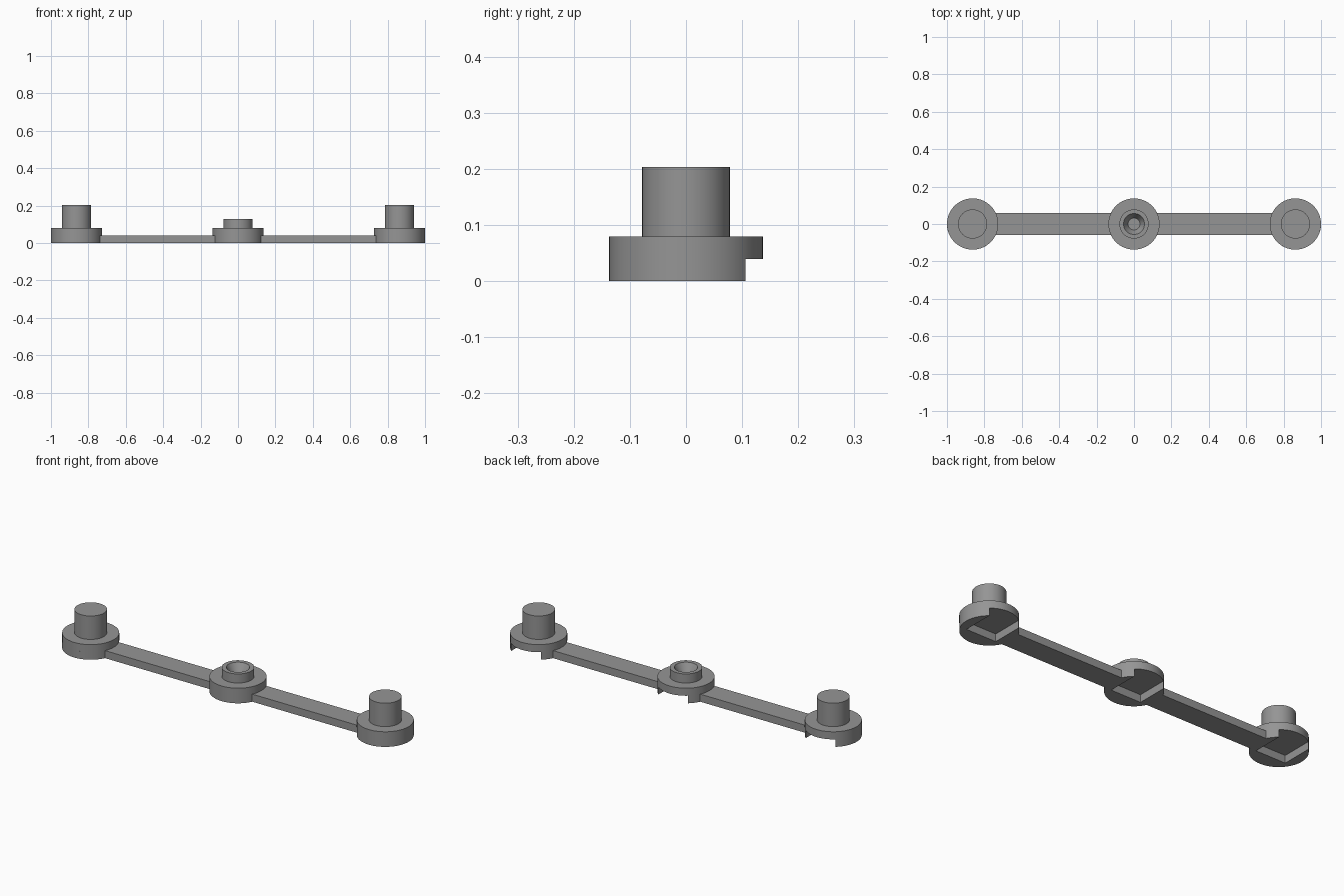
import bpy, bmesh, math

if "Cube" in bpy.data.objects:
    bpy.data.objects.remove(bpy.data.objects["Cube"])

R, PEG_R = 0.137, 0.078          # hub and peg radius
STEP, HUB_TOP = 0.04, 0.08       # bar height and hub height
SLOT, BAR_Y = 0.087, 0.058       # half width of the slot, half width of the bar
SEG = 64

grey = bpy.data.materials.new("grey plastic")
grey.diffuse_color = (0.30, 0.30, 0.30, 1)
grey.use_nodes = True
grey.node_tree.nodes["Principled BSDF"].inputs["Base Color"].default_value = grey.diffuse_color


def finish(bm, name, x):
    bmesh.ops.remove_doubles(bm, verts=bm.verts, dist=1e-5)
    bmesh.ops.recalc_face_normals(bm, faces=bm.faces)
    mesh = bpy.data.meshes.new(name)
    bm.to_mesh(mesh)
    bm.free()
    mesh.materials.append(grey)
    obj = bpy.data.objects.new(name, mesh)
    obj.location.x = x
    bpy.context.collection.objects.link(obj)
    bpy.ops.object.select_all(action='DESELECT')
    obj.select_set(True)
    bpy.context.view_layer.objects.active = obj
    bpy.ops.object.shade_smooth_by_angle(angle=math.radians(30))


def extrude(name, outline, z0, z1, x=0):
    bm = bmesh.new()
    low = [bm.verts.new((px, py, z0)) for px, py in outline]
    high = [bm.verts.new((px, py, z1)) for px, py in outline]
    bm.faces.new(low[::-1])
    bm.faces.new(high)
    for i in range(len(low)):
        j = (i + 1) % len(low)
        bm.faces.new((low[i], low[j], high[j], high[i]))
    finish(bm, name, x)


def lathe(name, profile, x):
    bm = bmesh.new()
    verts = [bm.verts.new((r, 0, z)) for r, z in profile]
    edges = [bm.edges.new(pair) for pair in zip(verts, verts[1:])]
    bmesh.ops.spin(bm, geom=verts + edges, cent=(0, 0, 0), axis=(0, 0, 1),
                   angle=math.tau, steps=SEG)
    finish(bm, name, x)


# Lower half of a hub: a disc with a square slot open to the back
a = math.acos(SLOT / R)
sweep = math.pi + 2 * a
arc = [(R * math.cos(math.pi - a + sweep * i / 48),
        R * math.sin(math.pi - a + sweep * i / 48)) for i in range(49)]
slotted = arc + [(SLOT, -BAR_Y), (-SLOT, -BAR_Y)]

# Upper half of a hub, with a peg or a dished collar
flange = [(0, STEP), (R, STEP), (R, HUB_TOP), (PEG_R, HUB_TOP)]
peg = flange + [(PEG_R, 0.204), (0, 0.204)]
collar = flange + [(PEG_R, 0.128), (0.056, 0.128), (0.032, 0.085), (0, 0.085)]

END = 1 - R
for side, x, profile in (("left", -END, peg), ("centre", 0, collar), ("right", END, peg)):
    extrude(side + "_hub_base", slotted, 0, STEP, x)
    lathe(side + "_hub_top", profile, x)

# Flat bars between the hubs
half = END / 2 - 0.105
bar = [(-half, -BAR_Y), (half, -BAR_Y), (half, BAR_Y), (-half, BAR_Y)]
for side, s in (("left", -1), ("right", 1)):
    extrude(side + "_bar", bar, 0, STEP, s * END / 2)
